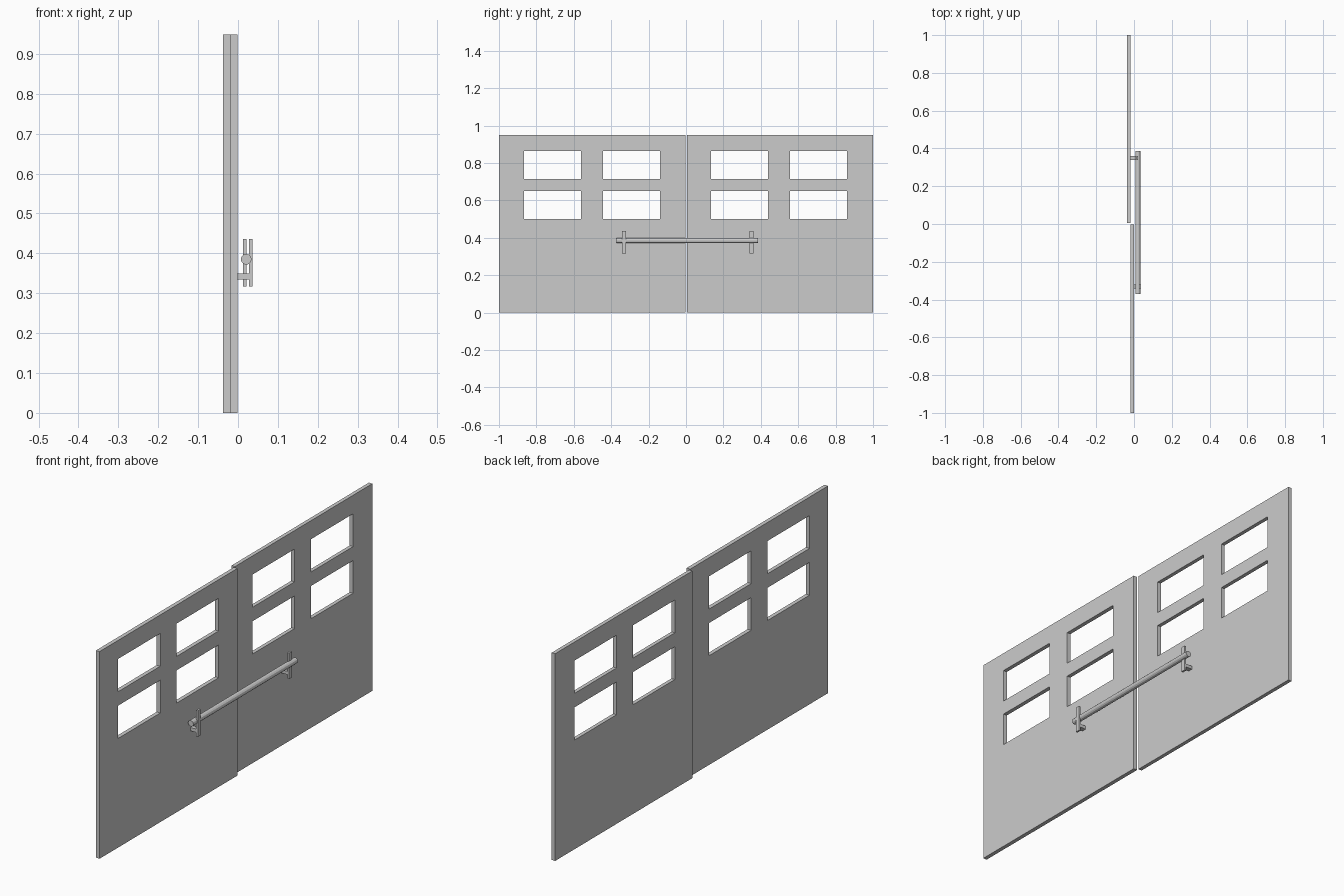
import bpy, bmesh, math
from mathutils import Matrix

if "Cube" in bpy.data.objects:
    bpy.data.objects.remove(bpy.data.objects["Cube"], do_unlink=True)

grey = bpy.data.materials.new("light_grey")
grey.use_nodes = True
GREY = (0.6, 0.6, 0.6, 1)
grey.diffuse_color = GREY
grey.node_tree.nodes["Principled BSDF"].inputs["Base Color"].default_value = GREY


def finish(name, bm):
    bmesh.ops.recalc_face_normals(bm, faces=bm.faces[:])
    me = bpy.data.meshes.new(name)
    bm.to_mesh(me)
    bm.free()
    me.materials.append(grey)
    ob = bpy.data.objects.new(name, me)
    bpy.context.collection.objects.link(ob)
    return ob


def add_box(bm, x, y, z):
    """Add a box from three (low, high) ranges."""
    size = [b - a for a, b in (x, y, z)]
    mid = [(a + b) / 2 for a, b in (x, y, z)]
    m = Matrix.Translation(mid) @ Matrix.Diagonal((*size, 1))
    bmesh.ops.create_cube(bm, size=1, matrix=m)


def door_panel(name, ys, x0, x1):
    """Slab on a cell grid; odd cells in both directions are window openings."""
    zs = [0, 0.50, 0.65, 0.714, 0.864, 0.949]
    bm = bmesh.new()
    grid = [[bm.verts.new((x0, y, z)) for z in zs] for y in ys]
    for i in range(len(ys) - 1):
        for j in range(len(zs) - 1):
            if i % 2 and j % 2:
                continue
            bm.faces.new((grid[i][j], grid[i + 1][j], grid[i + 1][j + 1], grid[i][j + 1]))
    ext = bmesh.ops.extrude_face_region(bm, geom=bm.faces[:], use_keep_orig=True)
    new = [v for v in ext["geom"] if isinstance(v, bmesh.types.BMVert)]
    bmesh.ops.translate(bm, verts=new, vec=(x1 - x0, 0, 0))
    return finish(name, bm)


# Two overlapping door panels
door_panel("front_door_panel", [-1, -0.866, -0.561, -0.444, -0.139, -0.003], -0.0195, -0.001)
door_panel("rear_door_panel", [0.006, 0.134, 0.438, 0.556, 0.861, 1], -0.037, -0.0195)

# Handle bar running across both panels
bm = bmesh.new()
y0, y1 = -0.371, 0.386
m = Matrix.Translation((0.0205, (y0 + y1) / 2, 0.385)) @ Matrix.Rotation(math.pi / 2, 4, 'X')
bmesh.ops.create_cone(bm, cap_ends=True, segments=12, radius1=0.0135, radius2=0.0135,
                      depth=y1 - y0, matrix=m)
finish("handle_bar", bm)

# Brackets: upright plate and a short stub back to the panel
for name, y, wall, plate in (("front_bracket", -0.332, -0.001, 0.027),
                             ("rear_bracket", 0.350, -0.0195, 0.012)):
    bm = bmesh.new()
    ys = (y - 0.0105, y + 0.0105)
    add_box(bm, (plate, plate + 0.009), ys, (0.317, 0.436))
    add_box(bm, (wall, plate), ys, (0.335, 0.350))
    finish(name, bm)
